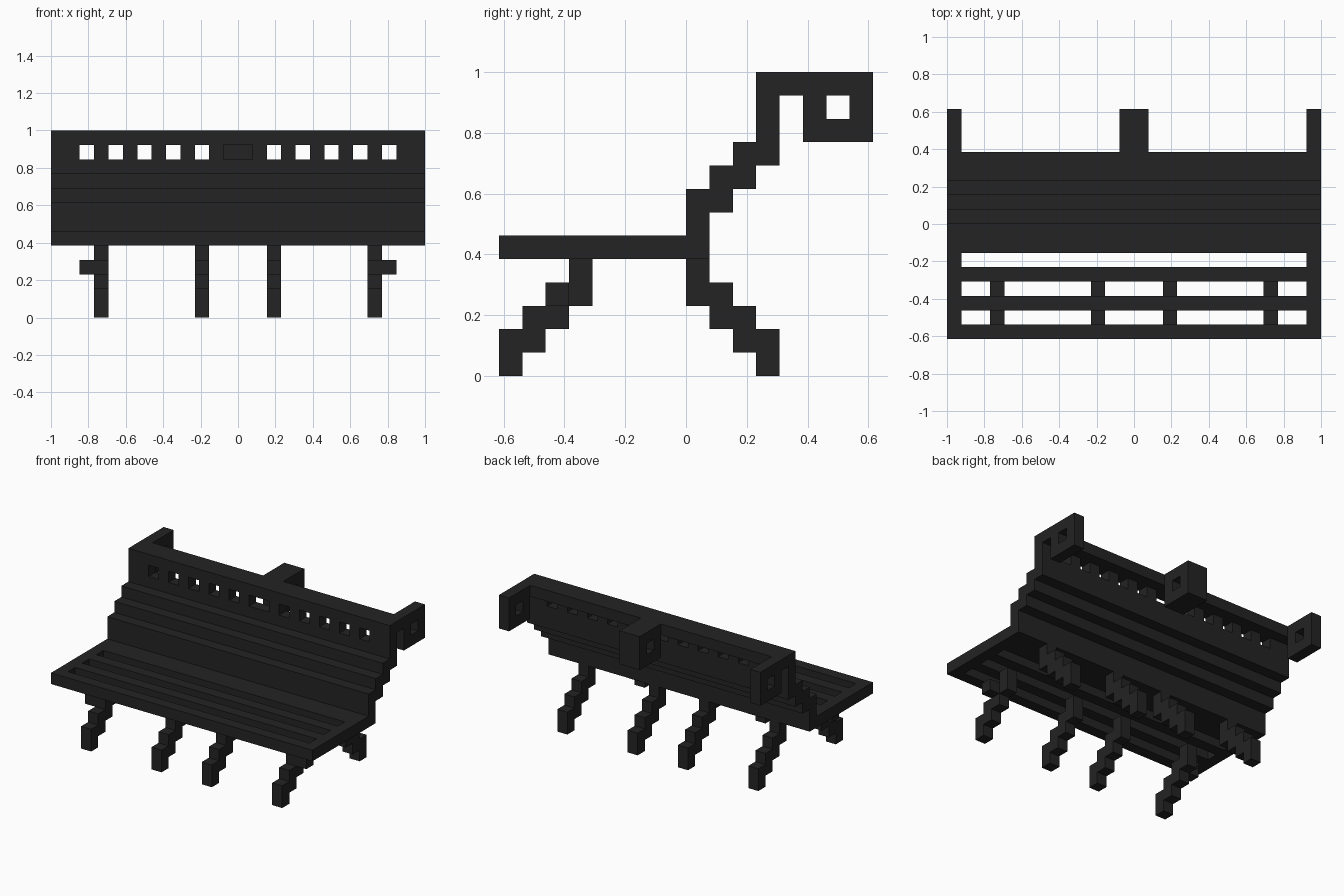
import bpy
import bmesh
from mathutils import Matrix, Vector

cube = bpy.data.objects.get("Cube")
if cube:
    bpy.data.objects.remove(cube, do_unlink=True)

# Everything sits on a block grid: 26 wide, 16 deep, 13 high
WIDE, DEEP = 26, 16
UNIT = 2 / WIDE

charcoal = bpy.data.materials.new("charcoal")
charcoal.use_nodes = True
colour = (0.017, 0.017, 0.017, 1)
charcoal.diffuse_color = colour
bsdf = next(n for n in charcoal.node_tree.nodes if n.type == 'BSDF_PRINCIPLED')
bsdf.inputs["Base Color"].default_value = colour


def build(name, boxes):
    """One object from boxes given as (x range, y range, z range) in grid units."""
    bm = bmesh.new()
    for ranges in boxes:
        low = Vector([r[0] for r in ranges])
        high = Vector([r[1] for r in ranges])
        middle = (low + high) / 2 - Vector((WIDE / 2, DEEP / 2, 0))
        place = Matrix.Translation(middle * UNIT)
        size = Matrix.Diagonal((high - low) * UNIT).to_4x4()
        bmesh.ops.create_cube(bm, size=1, matrix=place @ size)
    mesh = bpy.data.meshes.new(name)
    bm.to_mesh(mesh)
    bm.free()
    mesh.materials.append(charcoal)
    obj = bpy.data.objects.new(name, mesh)
    bpy.context.collection.objects.link(obj)


def cell(i):
    return (i, i + 1)


full, inner = (0, WIDE), (1, WIDE - 1)

# Slatted seat with side rails and a solid rear deck
seat_z = cell(5)
build("seat_frame", [(cell(x), (0, 6), seat_z) for x in (0, WIDE - 1)])
build("seat_slats", [(inner, cell(y), seat_z) for y in (0, 2, 4)])
build("seat_deck", [(full, (6, 8), seat_z)])

# Stepped backrest
build("backrest_panel", [(full, cell(8), (5, 8))])
build("backrest_steps", [(full, cell(9), (7, 9)), (full, cell(10), (8, 10))])

# Upper rail with a row of windows between small posts
build("upper_rail", [(full, cell(11), (9, 11))])
build("top_rail", [(full, (11, 13), cell(12))])
windows = [cell(x) for x in range(2, 12, 2)] + [(12, 14)]
windows += [cell(x) for x in range(15, 25, 2)]
starts = [0] + [w[1] for w in windows]
ends = [w[0] for w in windows] + [WIDE]
build("window_posts", [(span, cell(11), cell(11)) for span in zip(starts, ends)])

# Square ring brackets behind the top rail
for name, span in (("right", cell(0)), ("centre", (12, 14)), ("left", cell(WIDE - 1))):
    build(name + "_bracket", [
        (span, (13, 16), cell(10)),
        (span, (13, 16), cell(12)),
        (span, cell(13), cell(11)),
        (span, cell(15), cell(11)),
    ])

# Staircase legs, splayed forwards and backwards
for number, x in enumerate((3, 10, 15, 22), 1):
    build(f"front_leg_{number}", [(cell(x), cell(i), (i, i + 2)) for i in range(4)])
    build(f"back_leg_{number}", [(cell(x), cell(11 - i), (i, i + 2)) for i in range(4)])

# Pegs on the outer front legs
build("leg_pegs", [(cell(x), cell(2), cell(3)) for x in (2, 23)])
